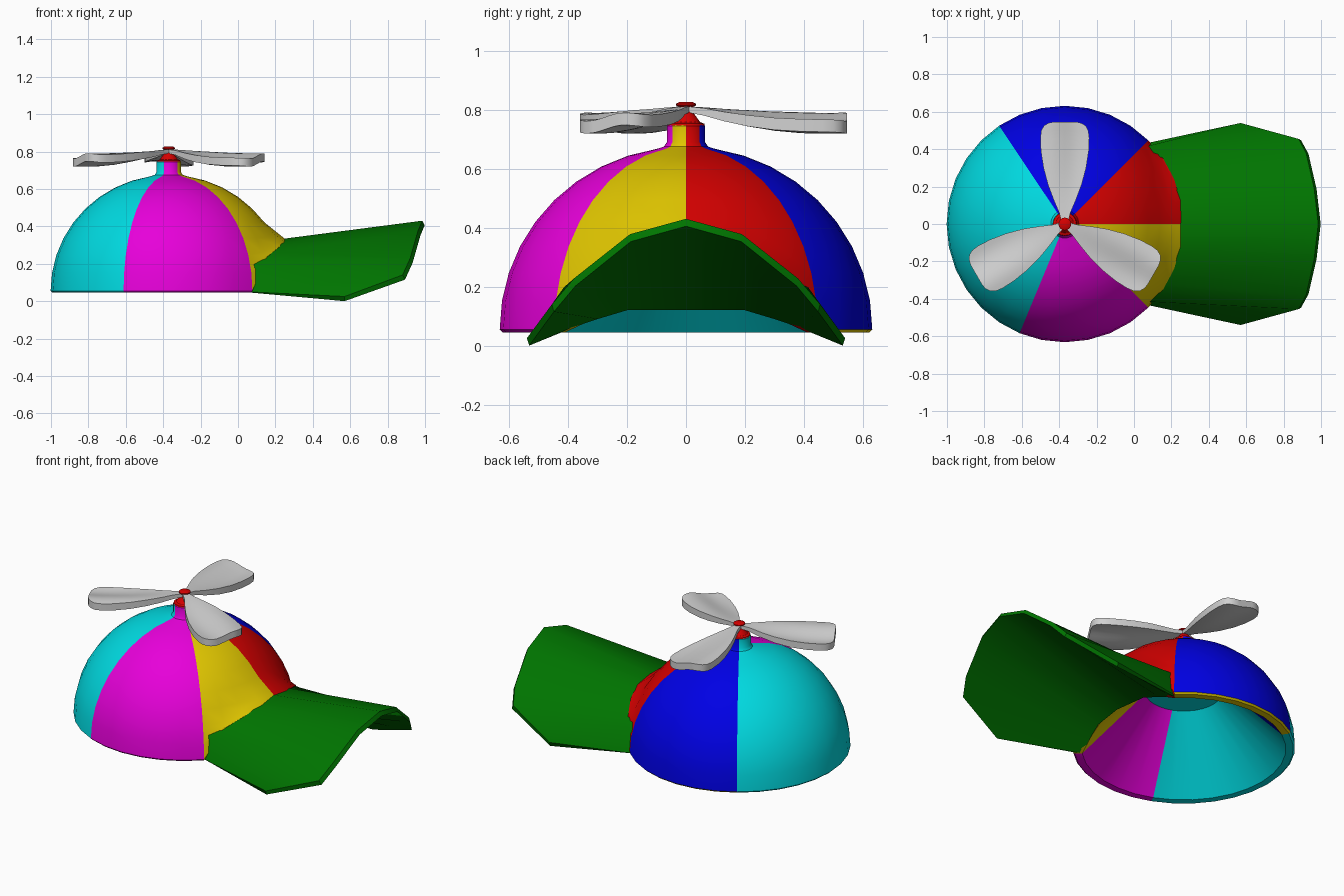
import bpy, math
from mathutils import Matrix, Vector

if "Cube" in bpy.data.objects:
    bpy.data.objects.remove(bpy.data.objects["Cube"])

CX = -0.37          # centre of the dome
SEG = 32


def material(name, rgb):
    m = bpy.data.materials.new(name)
    m.diffuse_color = (*rgb, 1)
    m.use_nodes = True
    m.node_tree.nodes["Principled BSDF"].inputs["Base Color"].default_value = m.diffuse_color
    return m


red = material("red", (0.68, 0, 0))
yellow = material("yellow", (0.74, 0.56, 0))
magenta = material("magenta", (0.80, 0, 0.70))
teal = material("teal", (0, 0.70, 0.75))
blue = material("blue", (0, 0, 0.78))
green = material("green", (0, 0.175, 0))
grey = material("light grey", (0.64, 0.64, 0.64))
PANELS = [red, blue, teal, magenta, yellow]


def build(name, verts, faces, mats, angle=35, indices=None):
    me = bpy.data.meshes.new(name)
    me.from_pydata(verts, [], faces)
    for m in mats:
        me.materials.append(m)
    if indices:
        me.polygons.foreach_set("material_index", indices)
    me.update()
    ob = bpy.data.objects.new(name, me)
    bpy.context.collection.objects.link(ob)
    bpy.ops.object.select_all(action='DESELECT')
    ob.select_set(True)
    bpy.context.view_layer.objects.active = ob
    bpy.ops.object.mode_set(mode='EDIT')
    bpy.ops.mesh.select_all(action='SELECT')
    bpy.ops.mesh.remove_doubles(threshold=0.0005)
    bpy.ops.mesh.normals_make_consistent(inside=False)
    bpy.ops.object.mode_set(mode='OBJECT')
    bpy.ops.object.shade_smooth_by_angle(angle=math.radians(angle))
    return ob


def grid_faces(rows, cols, wrap):
    return [(r * cols + c, r * cols + (c + 1) % cols,
             (r + 1) * cols + (c + 1) % cols, (r + 1) * cols + c)
            for r in range(rows - 1) for c in range(cols if wrap else cols - 1)]


def drop_doubles(verts, faces, slots):
    """Turn quads that touch the axis into triangles."""
    out, keep = [], []
    for f, m in zip(faces, slots):
        seen, g = set(), []
        for i in f:
            key = tuple(round(c, 5) for c in verts[i])
            if key not in seen:
                seen.add(key)
                g.append(i)
        if len(g) > 2:
            out.append(g)
            keep.append(m)
    return out, keep


def panel(deg):
    """Colour slot of the sector at this angle."""
    for i, end in enumerate((45, 123.75, 247.5, 315, 360)):
        if deg < end:
            return i


# Dome: top button, hemisphere, lip and conical lining in one lathed profile
button = [(0.0, 0.75), (0.06, 0.75), (0.065, 0.745), (0.065, 0.69), (0.075, 0.675)]
shell = [(0.632 * math.cos(t), 0.055 + 0.62 * math.sin(t))
         for t in (math.radians(81 - 9 * i) for i in range(10))]
lining = [(0.622, 0.045), (0.58, 0.045), (0.22, 0.42), (0.0, 0.42)]
profile = button + shell + lining
lip = len(button + shell) - 1

verts = []
for k, (r0, z0) in enumerate(profile):
    for s in range(SEG):
        a = 2 * math.pi * s / SEG
        r, z = r0, z0
        if math.cos(a) > 0.75:
            if r > 0.45 and k <= lip:            # front rim lifts and flares over the brim
                rim = 0.185 + (CX + 0.63 * math.cos(a) - 0.09) * 0.82
                z = max(z, rim + (0.632 - r) * 0.8)
            elif lip < k <= lip + 2:             # front lining stops above the brim
                z = 0.13 if math.cos(a) > 0.9 else 0.1
                r = 0.58 - (z - 0.045) * 0.96 + (0.02 if k == lip + 1 else 0)
        verts.append((CX + r * math.cos(a), r * math.sin(a), z))
faces = grid_faces(len(profile), SEG, True)
slots = []
for row in range(len(profile) - 1):
    for s in range(SEG):
        slot = panel((s + 0.5) * 360 / SEG)
        if lip <= row <= lip + 1 and slot == 1:
            slot = 4                             # yellow edging under the blue panel
        if row == len(profile) - 2:
            slot = 2                             # teal ceiling
        slots.append(slot)
faces, slots = drop_doubles(verts, faces, slots)
build("cap_dome", verts, faces, PANELS, 35, slots)

# Brim: arched loft between the rim of the dome and the outer edge
inner = [(0.223, 0, 0.331), (0.195, 0.18, 0.30), (0.14, 0.314, 0.25),
         (0.067, 0.415, 0.197), (0.058, 0.43, 0.05)]
outer = [(0.985, 0, 0.43), (0.963, 0.19, 0.378), (0.92, 0.38, 0.228),
         (0.88, 0.455, 0.14), (0.57, 0.54, 0.025)]
under = [(0.125, 0, 0.12), (0.097, 0.2, 0.12), (0.07, 0.3, 0.09),
         (0.045, 0.39, 0.06), (0.045, 0.415, 0.048)]
outer_low = [(x + 0.013 if i < 4 else x, y * 0.985, z - 0.025)
             for i, (x, y, z) in enumerate(outer)]


def both_sides(rail):
    return [(x, -y, z) for x, y, z in reversed(rail[1:])] + rail


rails = [both_sides(r) for r in (inner, outer, outer_low, under, inner)]
n = len(rails[0])
verts = [p for r in rails for p in r]
faces = grid_faces(5, n, False)
faces += [(0, n, 2 * n, 3 * n), (n - 1, 2 * n - 1, 3 * n - 1, 4 * n - 1)]
build("brim", verts, faces, [green], 32)

# Spindle and knob that carry the propeller
spindle = [(0, 0.745), (0.064, 0.745), (0.062, 0.753), (0.048, 0.758), (0.036, 0.775),
           (0.017, 0.80), (0.017, 0.808), (0.034, 0.814), (0.034, 0.82), (0.022, 0.827), (0, 0.827)]
verts = [(CX + r * math.cos(2 * math.pi * s / 16), r * math.sin(2 * math.pi * s / 16), z)
         for r, z in spindle for s in range(16)]
faces = grid_faces(len(spindle), 16, True)
faces, slots = drop_doubles(verts, faces, [0] * len(faces))
build("spindle", verts, faces, [red], 35)

# Propeller blades: tapered ribbon (distance, half width, top height, thickness)
stations = [(0.0, 0.015, 0.812, 0.02), (0.06, 0.03, 0.807, 0.025), (0.13, 0.06, 0.798, 0.032),
            (0.21, 0.09, 0.79, 0.038), (0.30, 0.114, 0.782, 0.041), (0.39, 0.128, 0.777, 0.042),
            (0.46, 0.131, 0.775, 0.042), (0.50, 0.126, 0.775, 0.042), (0.525, 0.112, 0.776, 0.042),
            (0.54, 0.088, 0.776, 0.042), (0.546, 0.06, 0.776, 0.042)]
U = 11
for b in range(3):
    turn = Matrix.Translation((CX, 0, 0)) @ Matrix.Rotation(math.radians(90 + 120 * b), 4, 'Z')
    verts = []
    for d, w, z, t in stations:
        ys = [w * (-1 + 2 * i / (U - 1)) for i in range(U)]
        # twisted, S-shaped section that flattens towards the hub
        hs = [min(1, d / 0.35) * (0.008 * y / 0.13 + 0.010 * math.sin(math.pi * y / 0.13)) for y in ys]
        ring = [(d, y, z + h) for y, h in zip(ys, hs)]
        ring += [(d, y, z + h - t) for y, h in reversed(list(zip(ys, hs)))]
        verts += [turn @ Vector(p) for p in ring]
    m = 2 * U
    faces = grid_faces(len(stations), m, True)
    for base in (0, (len(stations) - 1) * m):
        faces += [(base + i, base + i + 1, base + m - 2 - i, base + m - 1 - i) for i in range(U - 1)]
    build(f"propeller_blade_{b + 1}", verts, faces, [grey], 40)
